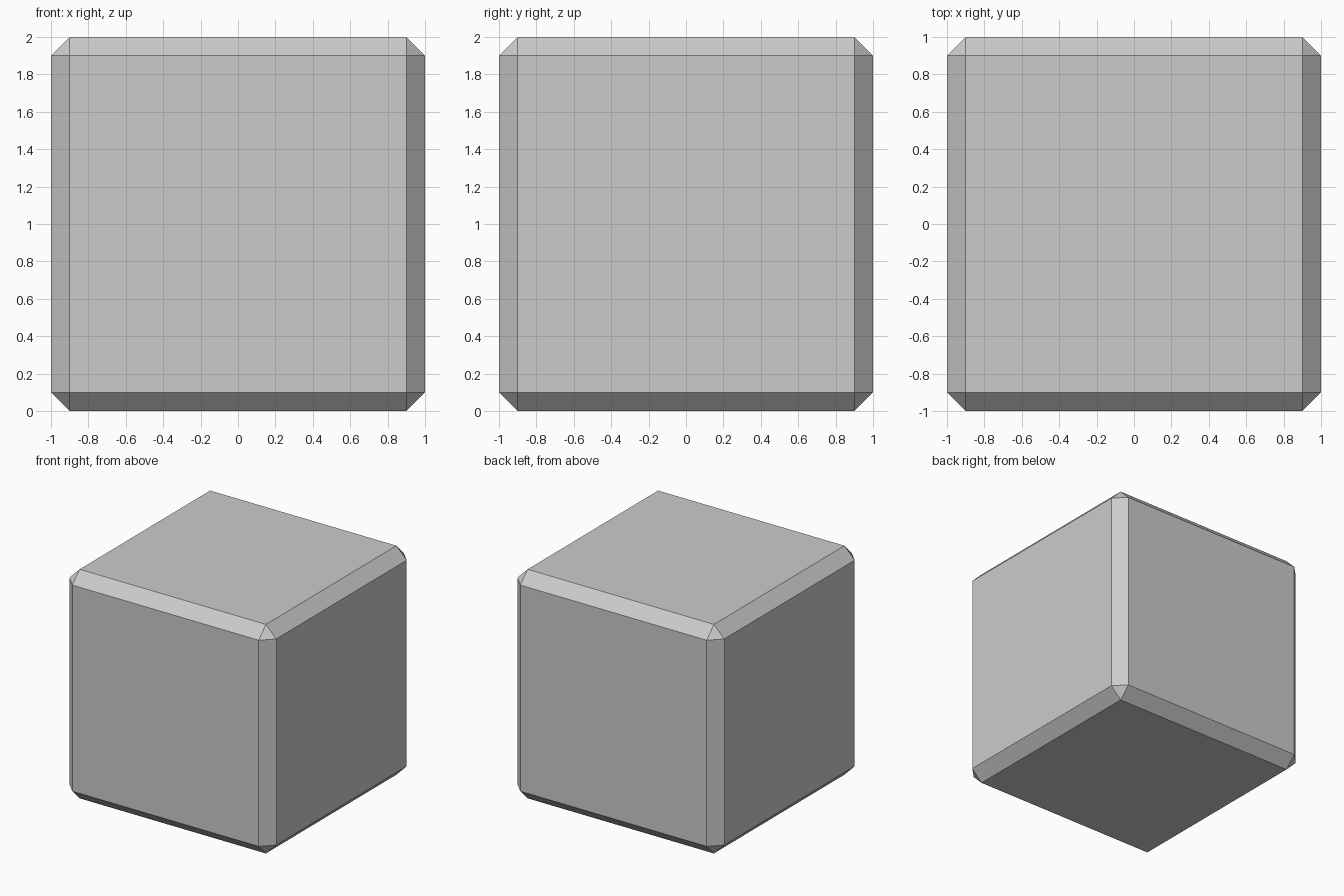
import bpy, bmesh
from mathutils import Matrix

if "Cube" in bpy.data.objects:
    bpy.data.objects.remove(bpy.data.objects["Cube"])

SIZE, CHAMFER, BORDER = 2.0, 0.1, 0.3

bm = bmesh.new()

# chamfered cube standing on the ground
bmesh.ops.create_cube(bm, size=SIZE, matrix=Matrix.Translation((0, 0, SIZE / 2)))
bmesh.ops.bevel(bm, geom=bm.edges[:], offset=CHAMFER, offset_type='OFFSET',
                segments=1, profile=0.5, affect='EDGES')

# flush dark panel inset in each of the six sides
sides = [f for f in bm.faces if f.calc_area() > 1]
bmesh.ops.inset_individual(bm, faces=sides, thickness=BORDER, use_even_offset=True)
for face in bm.faces:
    face.material_index = 0
for face in sides:
    face.material_index = 1

mesh = bpy.data.meshes.new("panelled_cube")
bm.to_mesh(mesh)
bm.free()

# plain grey frame, darker grey panels
for name, grey in (("frame_grey", 0.8), ("panel_dark_grey", 0.51)):
    mat = bpy.data.materials.new(name)
    mat.diffuse_color = (grey, grey, grey, 1)
    mat.use_nodes = True
    mat.node_tree.nodes["Principled BSDF"].inputs["Base Color"].default_value = mat.diffuse_color
    mesh.materials.append(mat)

cube = bpy.data.objects.new("panelled_cube", mesh)
bpy.context.collection.objects.link(cube)
